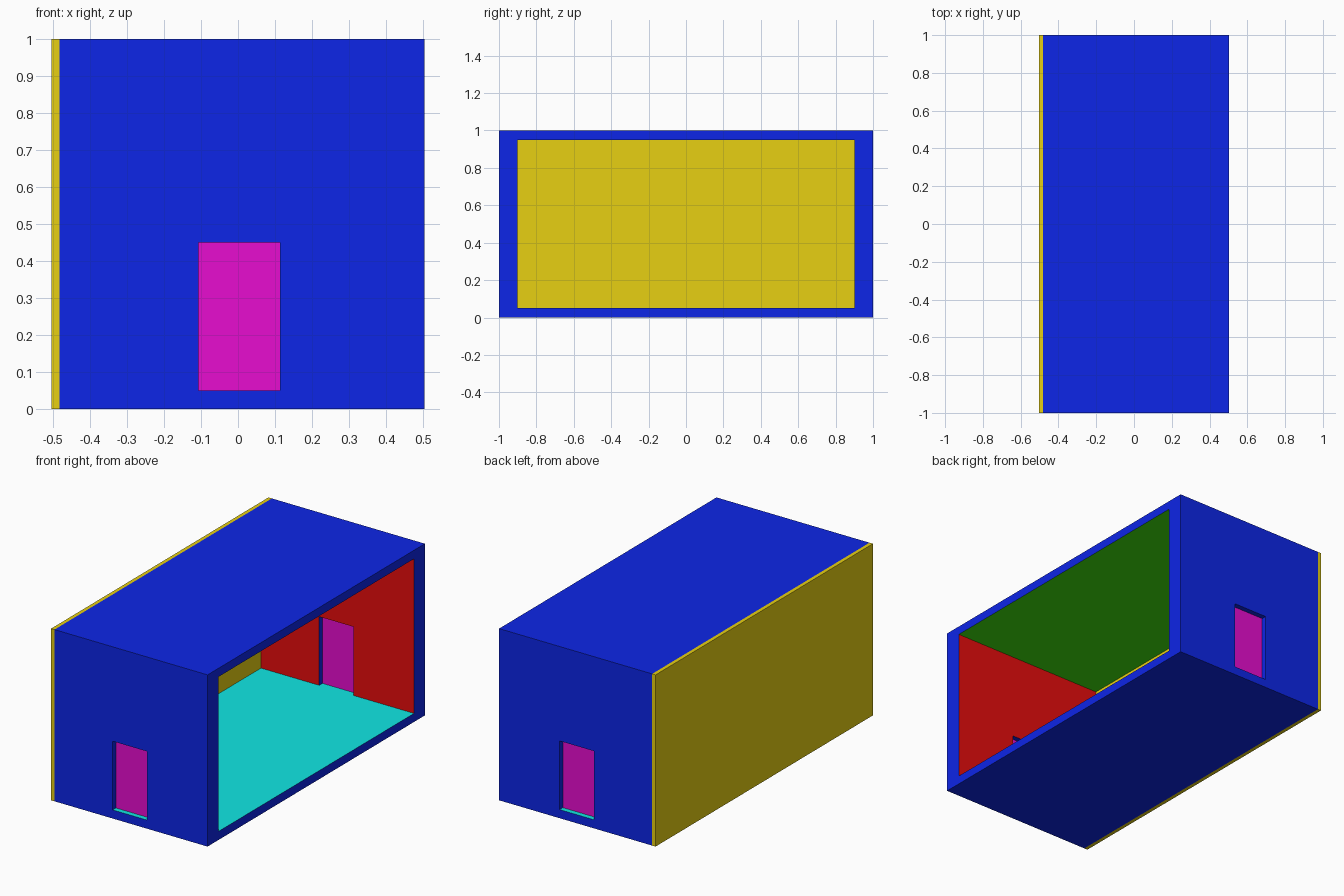
import bpy, bmesh
from mathutils import Vector

if "Cube" in bpy.data.objects:
    bpy.data.objects.remove(bpy.data.objects["Cube"], do_unlink=True)


def material(name, color):
    mat = bpy.data.materials.new(name)
    mat.use_nodes = True
    mat.diffuse_color = (*color, 1)
    mat.node_tree.nodes["Principled BSDF"].inputs["Base Color"].default_value = (*color, 1)
    return mat


BLUE = material("blue shell", (0.004, 0.019, 0.8))
YELLOW = material("yellow wall", (0.8, 0.63, 0.006))
MAGENTA = material("magenta door", (0.8, 0.004, 0.63))
CYAN = material("cyan floor", (0.005, 0.8, 0.78))
RED = material("red wall", (0.8, 0.004, 0.004))
GREEN = material("green ceiling", (0.05, 0.8, 0.004))

# Main dimensions
LEFT, RIGHT = -0.482, 0.504
OUTER = -0.504
FLOOR, CEILING = 0.05, 0.95
INNER_Y = 0.9
DOOR_L, DOOR_R, DOOR_TOP = -0.107, 0.114, 0.45


def prism(name, profile, y0, y1, mat, inner=None, direction=None):
    """Extrude an x-z profile along y; faces turned to direction get the inner material."""
    bm = bmesh.new()
    face = bm.faces.new([bm.verts.new((x, y0, z)) for x, z in profile])
    ext = bmesh.ops.extrude_face_region(bm, geom=[face], use_keep_orig=True)
    verts = [g for g in ext["geom"] if isinstance(g, bmesh.types.BMVert)]
    bmesh.ops.translate(bm, verts=verts, vec=(0, y1 - y0, 0))
    bmesh.ops.recalc_face_normals(bm, faces=bm.faces)
    if inner:
        for f in bm.faces:
            f.normal_update()
            f.material_index = int(f.normal.dot(Vector(direction)) > 0.9)
    mesh = bpy.data.meshes.new(name)
    bm.to_mesh(mesh)
    bm.free()
    mesh.materials.append(mat)
    if inner:
        mesh.materials.append(inner)
    obj = bpy.data.objects.new(name, mesh)
    bpy.context.collection.objects.link(obj)
    return obj


def rect(x0, x1, z0, z1):
    return [(x0, z0), (x1, z0), (x1, z1), (x0, z1)]


# Floor, ceiling and the long side wall
prism("floor", rect(LEFT, RIGHT, 0, FLOOR), -1, 1, BLUE, CYAN, (0, 0, 1))
prism("ceiling", rect(LEFT, RIGHT, CEILING, 1), -1, 1, BLUE, GREEN, (0, 0, -1))
prism("side_wall", rect(OUTER, LEFT, 0, 1), -1, 1, YELLOW)

# End walls with a doorway, and the recessed doors
doorway = [(LEFT, FLOOR), (DOOR_L, FLOOR), (DOOR_L, DOOR_TOP), (DOOR_R, DOOR_TOP),
           (DOOR_R, FLOOR), (RIGHT, FLOOR), (RIGHT, CEILING), (LEFT, CEILING)]
for label, side in (("front", -1), ("back", 1)):
    prism(label + "_wall", doorway, side * INNER_Y, side, BLUE, RED, (0, -side, 0))
    prism(label + "_door", rect(DOOR_L, DOOR_R, FLOOR, DOOR_TOP),
          side * 0.93, side * 0.97, MAGENTA)
